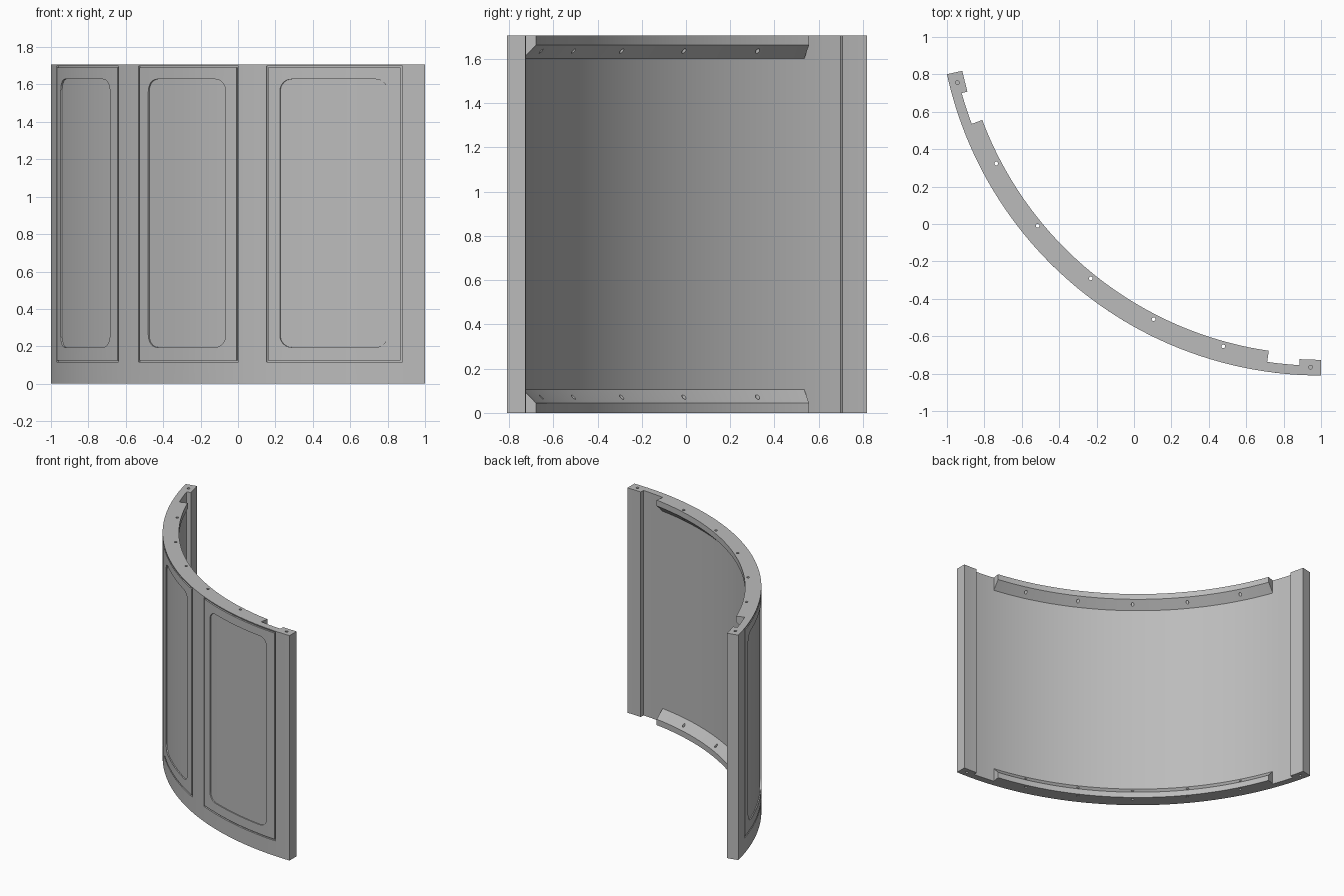
import bpy, bmesh
from math import sin, cos, radians, sqrt, pi
from mathutils import Matrix, Vector

cube = bpy.data.objects.get("Cube")
if cube:
    bpy.data.objects.remove(cube, do_unlink=True)

H = 1.707                        # wall height
R, SHELL = 2.047, 1.995          # outer and inner radius of the curved wall
BLOCK, LEDGE = 1.963, 1.935      # inner radius of end posts and of ledges
TOTAL = 77.7                     # arc of the wall in degrees
CENTRE = Vector((1.0, 1.237, 0))

grey = bpy.data.materials.new("plain grey")
grey.diffuse_color = (0.5, 0.5, 0.5, 1)
grey.use_nodes = True
grey.node_tree.nodes["Principled BSDF"].inputs["Base Color"].default_value = (0.5, 0.5, 0.5, 1)


def place(a, r, z):
    """Point at arc angle a, measured from the left end of the wall."""
    a = radians(a)
    return CENTRE + Vector((-r * sin(a), -r * cos(a), z))


def steps(a, b, size=0.8):
    n = max(1, round((b - a) / size))
    return [a + (b - a) * i / n for i in range(n + 1)]


def finish(name, bm):
    bmesh.ops.recalc_face_normals(bm, faces=bm.faces[:])
    mesh = bpy.data.meshes.new(name)
    bm.to_mesh(mesh)
    bm.free()
    ob = bpy.data.objects.new(name, mesh)
    bpy.context.collection.objects.link(ob)
    mesh.materials.append(grey)
    return ob


def sweep(name, sections):
    """Loft (angle, [(radius, z), ...]) sections along the arc and cap the ends."""
    bm = bmesh.new()
    rings = [[bm.verts.new(place(a, r, z)) for r, z in prof] for a, prof in sections]
    for p, q in zip(rings, rings[1:]):
        for i in range(len(p)):
            bm.faces.new((p[i - 1], p[i], q[i], q[i - 1]))
    bm.faces.new(rings[0])
    bm.faces.new(rings[-1])
    bmesh.ops.remove_doubles(bm, verts=bm.verts[:], dist=1e-5)
    return finish(name, bm)


def box_profile(r0, r1, z0, z1):
    return [(r0, z0), (r1, z0), (r1, z1), (r0, z1)]


def arc_box(name, a0, a1, *dims):
    return sweep(name, [(a, box_profile(*dims)) for a in steps(a0, a1)])


def rounded_arc_box(name, a0, a1, r0, r1, z0, z1, radius):
    """Curved slab whose outline is a rounded rectangle."""
    c = radius / radians(1) / R
    corner = [c * (1 - cos(pi / 2 * i / 8)) for i in range(9)]
    angles = [a0 + d for d in corner] + steps(a0 + c, a1 - c)[1:-1]
    angles += [a1 - d for d in reversed(corner)]
    sections = []
    for a in angles:
        t = max(0, 1 - min(a - a0, a1 - a) / c)
        inset = radius * (1 - sqrt(max(0, 1 - t * t)))
        sections.append((a, box_profile(r0, r1, z0 + inset, z1 - inset)))
    return sweep(name, sections)


def cut(target, cutter):
    cutter.hide_render = True
    mod = target.modifiers.new("cut", 'BOOLEAN')
    mod.operation, mod.solver, mod.object = 'DIFFERENCE', 'EXACT', cutter
    bpy.context.view_layer.objects.active = target
    bpy.ops.object.modifier_apply(modifier=mod.name)
    bpy.data.objects.remove(cutter, do_unlink=True)


def smooth(ob):
    bpy.ops.object.select_all(action='DESELECT')
    ob.select_set(True)
    bpy.context.view_layer.objects.active = ob
    bpy.ops.object.shade_smooth_by_angle(angle=radians(20))


# Wall: shell with end posts and sloped ledges at top and bottom
def wall_profile(edge, inner):
    return [(R, 0), (R, H), (SHELL, H), (edge, H), (edge, H - 0.044), (inner, H - 0.105),
            (inner, 0.105), (edge, 0.044), (edge, 0), (SHELL, 0)]


post = wall_profile(BLOCK, BLOCK)
plain = wall_profile(SHELL, SHELL)
ledge = wall_profile(LEDGE, SHELL)
POST_END, LEDGE_END = 3.33, 8.3
spans = [(0, POST_END, post), (POST_END, LEDGE_END, plain),
         (LEDGE_END, TOTAL - LEDGE_END, ledge),
         (TOTAL - LEDGE_END, TOTAL - POST_END, plain), (TOTAL - POST_END, TOTAL, post)]
wall = sweep("curved_wall", [(a, prof) for a0, a1, prof in spans for a in steps(a0, a1)])

# Screw holes through the ledges and into the end posts
bm = bmesh.new()
holes = [(TOTAL / 2 + 11.7 * i, 1.962) for i in range(-2, 3)]
holes += [(1.6, 2.003), (TOTAL - 1.6, 2.003)]
for a, r in holes:
    for z in (0.05, H - 0.05):
        bmesh.ops.create_cone(bm, cap_ends=True, segments=16, radius1=0.01, radius2=0.01,
                              depth=0.16, matrix=Matrix.Translation(place(a, r, z)))
cut(wall, finish("hole_cutter", bm))

# Three front panels, each set in a narrow groove, with a sunken rounded field
GAP = 0.28
Z0, Z1 = 0.115, 1.7
panels = {"left": (3.4, 24.5), "middle": (29.2, TOTAL - 29.2), "right": (TOTAL - 24.5, TOTAL - 3.4)}
for side, (a0, a1) in panels.items():
    cut(wall, arc_box("groove_cutter", a0, a1, R - 0.012, R + 0.03, Z0, Z1))
    panel = arc_box(side + "_panel", a0 + GAP, a1 - GAP, R - 0.016, R, Z0 + 0.01, Z1 - 0.01)
    cut(panel, rounded_arc_box("field_cutter", a0 + 2.2, a1 - 2.2, R - 0.008, R + 0.03,
                               0.195, 1.628, 0.065))
    smooth(panel)
smooth(wall)
